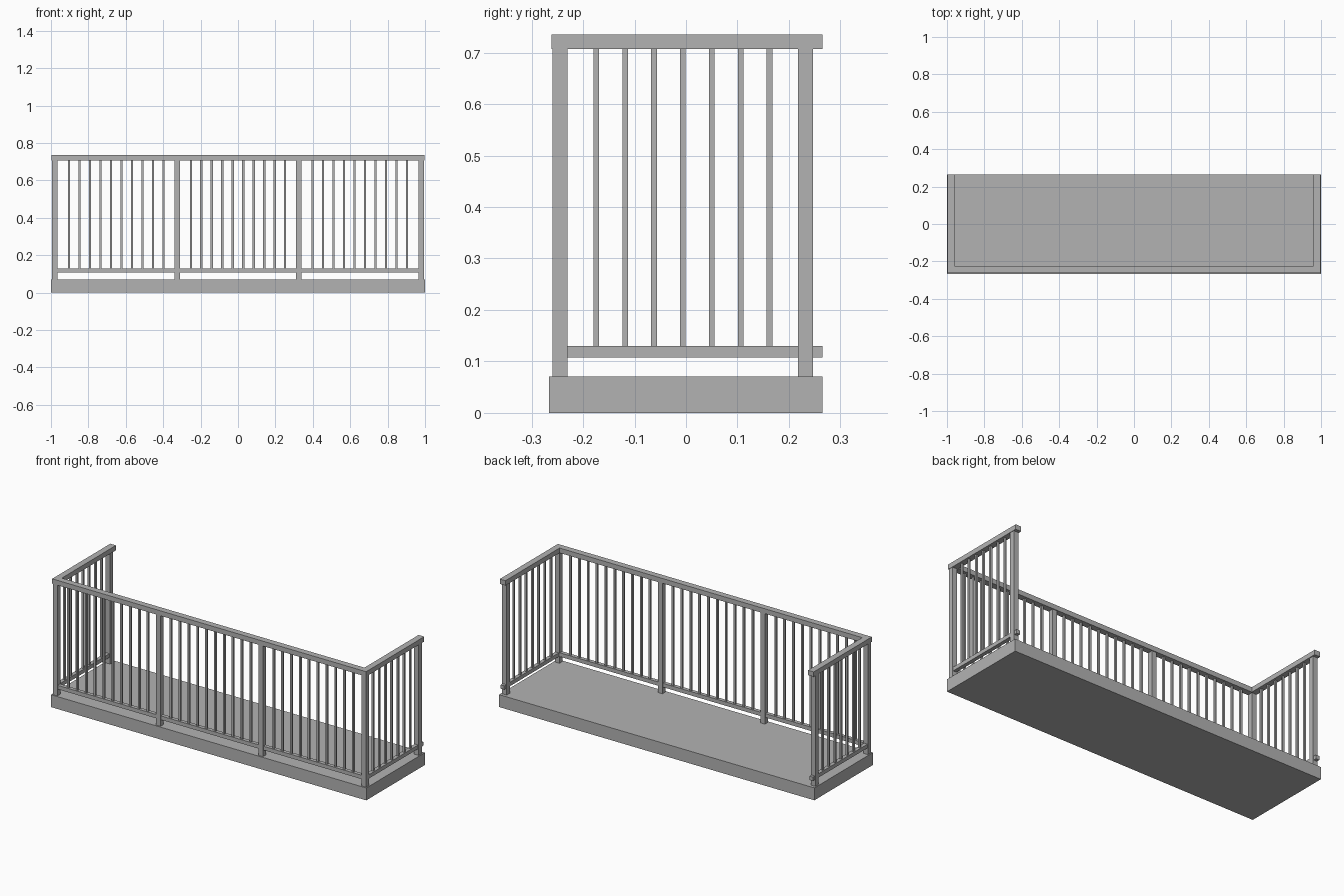
import bpy
import bmesh

if "Cube" in bpy.data.objects:
    bpy.data.objects.remove(bpy.data.objects["Cube"], do_unlink=True)

# One plain grey for everything
GREY = (0.45, 0.45, 0.45, 1.0)
grey = bpy.data.materials.new("grey")
grey.use_nodes = True
grey.diffuse_color = GREY
grey.node_tree.nodes["Principled BSDF"].inputs["Base Color"].default_value = GREY

# Key dimensions
BACK = 0.265                     # rear edge of slab and rails
SLAB_TOP = 0.071
RAIL_BOTTOM, RAIL_TOP = 0.707, 0.735
LOW_BOTTOM, LOW_TOP = 0.108, 0.130
SIDE_X, FRONT_Y = 0.979, -0.2445   # railing centre lines
REAR_POST_Y = 0.2325
MID_X = 0.325
POST, BALUSTER, PITCH = 0.029, 0.011, 0.0561


def finish(name, bm):
    bmesh.ops.recalc_face_normals(bm, faces=bm.faces)
    mesh = bpy.data.meshes.new(name)
    bm.to_mesh(mesh)
    bm.free()
    mesh.materials.append(grey)
    obj = bpy.data.objects.new(name, mesh)
    bpy.context.collection.objects.link(obj)
    return obj


def box(name, x0, x1, y0, y1, z0, z1):
    bm = bmesh.new()
    bmesh.ops.create_cube(bm, size=1)
    for v in bm.verts:
        v.co = (x1 if v.co.x > 0 else x0,
                y1 if v.co.y > 0 else y0,
                z1 if v.co.z > 0 else z0)
    return finish(name, bm)


def upright(name, x, y, width, z0):
    h = width / 2
    return box(name, x - h, x + h, y - h, y + h, z0, RAIL_BOTTOM)


def u_rail(name, width, x, y, z0, z1):
    """Three-sided mitred rail, open at the back."""
    h = width / 2
    bm = bmesh.new()
    path = [(-x, BACK, 0), (-x, y, 1), (x, y, 1), (x, BACK, 0)]
    pairs = []
    for px, py, corner in path:
        s = 1 if px > 0 else -1
        pairs.append((bm.verts.new((px + s * h, py - corner * h, z0)),
                      bm.verts.new((px - s * h, py + corner * h, z0))))
    faces = [bm.faces.new((a[0], b[0], b[1], a[1]))
             for a, b in zip(pairs, pairs[1:])]
    top = bmesh.ops.extrude_face_region(bm, geom=faces, use_keep_orig=True)
    for v in top["geom"]:
        if isinstance(v, bmesh.types.BMVert):
            v.co.z = z1
    return finish(name, bm)


# Floor slab
box("floor_slab", -1, 1, -0.266, BACK, 0, SLAB_TOP)

# Handrail and lower rail
u_rail("handrail", 0.036, 0.978, -0.2435, RAIL_BOTTOM, RAIL_TOP)
u_rail("lower_rail", 0.022, SIDE_X, FRONT_Y, LOW_BOTTOM, LOW_TOP)

# Posts, mirrored left and right
for side, s in (("left", 1), ("right", -1)):
    upright(f"front_corner_post_{side}", s * SIDE_X, FRONT_Y, POST, SLAB_TOP)
    upright(f"front_middle_post_{side}", s * MID_X, FRONT_Y, POST, SLAB_TOP)
    upright(f"rear_post_{side}", s * SIDE_X, REAR_POST_Y, POST, SLAB_TOP)

# Front balusters, ten per bay
for bay, centre in (("right", -0.651), ("middle", 0), ("left", 0.651)):
    for i in range(10):
        upright(f"front_baluster_{bay}_{i + 1}", centre + (i - 4.5) * PITCH,
                FRONT_Y, BALUSTER, LOW_TOP)

# Side balusters, seven per side
side_centre = (FRONT_Y + REAR_POST_Y) / 2
for side, s in (("left", 1), ("right", -1)):
    for i in range(7):
        upright(f"side_baluster_{side}_{i + 1}", s * SIDE_X,
                side_centre + (i - 3) * PITCH, BALUSTER, LOW_TOP)
